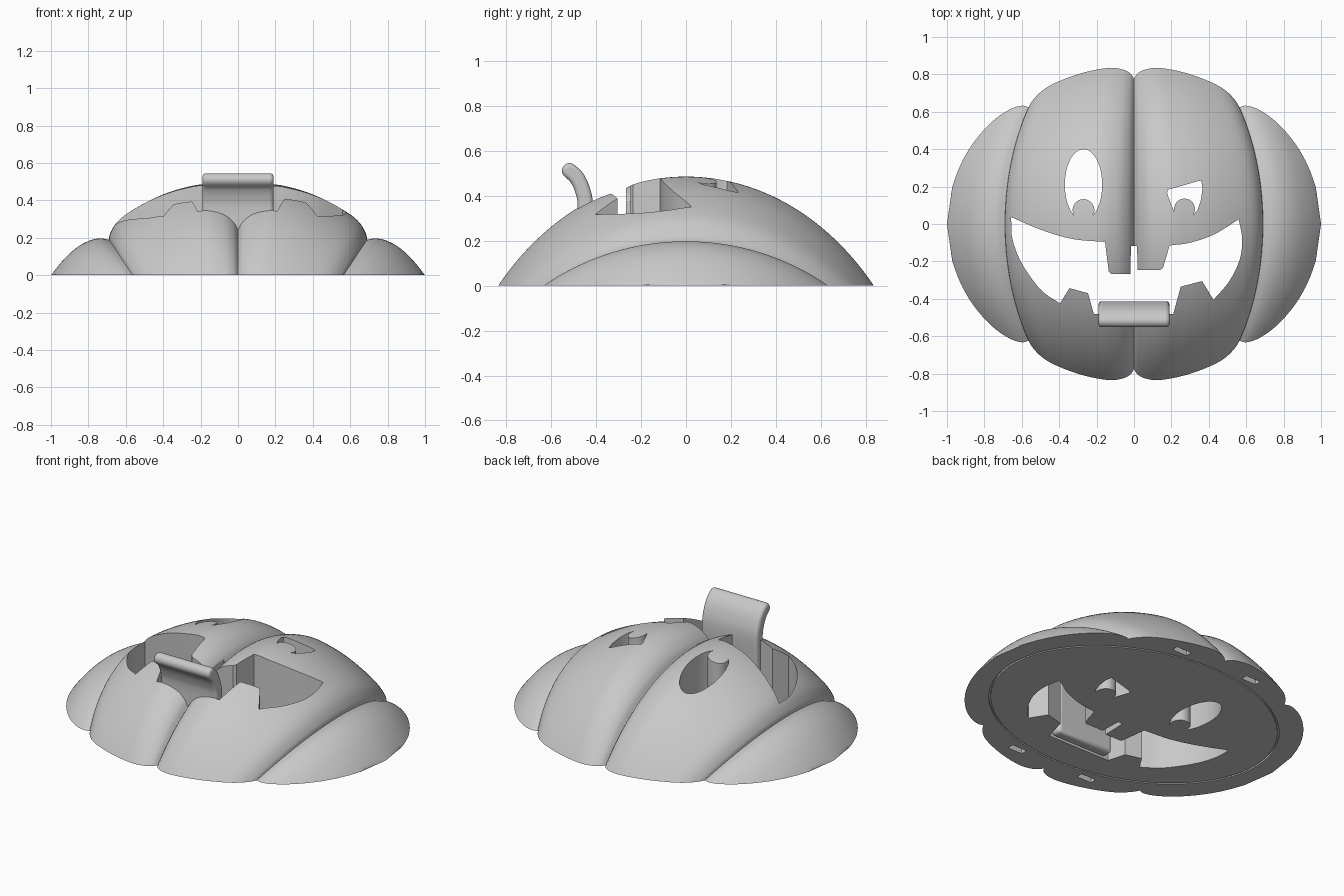
import bpy, bmesh, math
from mathutils import Vector

cube = bpy.data.objects.get("Cube")
if cube:
    bpy.data.objects.remove(cube, do_unlink=True)

grey = bpy.data.materials.new("plain grey")
grey.use_nodes = True
colour = (0.58, 0.58, 0.58, 1)
grey.diffuse_color = colour
grey.node_tree.nodes["Principled BSDF"].inputs["Base Color"].default_value = colour


def finish(name, bm):
    """Weld, turn all faces outward and make the object."""
    bmesh.ops.remove_doubles(bm, verts=bm.verts, dist=0.00002)
    bmesh.ops.recalc_face_normals(bm, faces=bm.faces)
    if bm.calc_volume(signed=True) < 0:
        bmesh.ops.reverse_faces(bm, faces=bm.faces)
    mesh = bpy.data.meshes.new(name)
    bm.to_mesh(mesh)
    bm.free()
    mesh.materials.append(grey)
    obj = bpy.data.objects.new(name, mesh)
    bpy.context.collection.objects.link(obj)
    return obj


def activate(obj):
    bpy.ops.object.select_all(action='DESELECT')
    obj.select_set(True)
    bpy.context.view_layer.objects.active = obj


def smooth(obj):
    activate(obj)
    bpy.ops.object.shade_smooth_by_angle(angle=math.radians(32))


def spline(points, steps=5):
    """Catmull-Rom curve through the points."""
    pts = [Vector(p) for p in points]
    pts = [2 * pts[0] - pts[1]] + pts + [2 * pts[-1] - pts[-2]]
    out = []
    for a, b, c, d in zip(pts, pts[1:], pts[2:], pts[3:]):
        for i in range(steps):
            t = i / steps
            out.append(b + (c - a) * t / 2
                       + (2 * a - 5 * b + 4 * c - d) * t * t / 2
                       + (3 * b - a - 3 * c + d) * t ** 3 / 2)
    return out + [pts[-2]]


def arc(cx, cy, rx, ry, start, end, count):
    angles = [math.radians(start + (end - start) * i / count) for i in range(count + 1)]
    return [(cx + rx * math.cos(a), cy + ry * math.sin(a)) for a in angles]


def extrude(name, first, last):
    """Solid between two matching outlines."""
    bm = bmesh.new()
    ends = [[bm.verts.new(p) for p in outline] for outline in (first, last)]
    for i in range(len(first)):
        bm.faces.new((ends[0][i - 1], ends[0][i], ends[1][i], ends[1][i - 1]))
    bm.faces.new(ends[0][::-1])
    bm.faces.new(ends[1])
    return finish(name, bm)


def prism(name, outline, low=-.1, high=1):
    return extrude(name, [(x, y, low) for x, y in outline], [(x, y, high) for x, y in outline])


def cut(target, cutter):
    """Subtract the cutter, using the first solver that keeps most of the target."""
    cutter.hide_render = True
    activate(target)
    mod = target.modifiers.new("cut", 'BOOLEAN')
    mod.operation = 'DIFFERENCE'
    mod.object = cutter
    before = len(target.data.polygons)
    for solver in ('EXACT', 'MANIFOLD'):
        mod.solver = solver
        bpy.context.view_layer.update()
        result = target.evaluated_get(bpy.context.evaluated_depsgraph_get())
        if len(result.data.polygons) > before * .6:
            bpy.ops.object.modifier_apply(modifier=mod.name)
            break
    else:
        target.modifiers.remove(mod)
    bpy.data.objects.remove(cutter, do_unlink=True)


# Ribbed half shell: the middle section shrinks toward a buried axis along y
DEPTH, REACH = 0.85, 1.083
centre_lobe = spline([(0, .37), (.03, .42), (.09, .463), (.19, .485), (.3, .465), (.4, .432),
                      (.5, .385), (.6, .325), (.655, .275), (.685, .22), (.69, .19)])
side_lobe = spline([(.69, .19), (.74, .197), (.8, .183), (.87, .142), (.94, .075), (1, 0)])
half = centre_lobe + side_lobe[1:]
section = [Vector((-p.x, p.y)) for p in reversed(half[1:])] + half
ROWS = 48
bm = bmesh.new()
columns = []
for p in section:
    limit = math.acos(min(1, DEPTH / (p.y + DEPTH)))
    column = []
    for j in range(ROWS + 1):
        a = limit * (2 * j / ROWS - 1)
        s = math.cos(a)
        z = 0 if j in (0, ROWS) else s * (p.y + DEPTH) - DEPTH
        column.append(bm.verts.new((p.x * s, REACH * math.sin(a), z)))
    columns.append(column)
for left, right in zip(columns, columns[1:]):
    for j in range(ROWS):
        bm.faces.new((left[j], right[j], right[j + 1], left[j + 1]))
    bm.faces.new((left[0], left[-1], right[-1], right[0]))
body = finish("pumpkin_body", bm)

# Oval eye and winking eye, each with a round pupil left standing
oval_eye = arc(-.27, .21, .1, .19, -60, 240, 40) + arc(-.27, .075, .058, .058, 211, -31, 20)[1:-1]
cut(body, prism("oval_eye_cutter", oval_eye))
wink = arc(.27, .08, .056, .056, 218, -38, 20) + [(.34, .075), (.358, .13), (.366, .19),
                                                 (.36, .232), (.345, .23), (.18, .183), (.177, .165), (.2, .1)]
cut(body, prism("winking_eye_cutter", wink))

# Grinning mouth with two upper and two lower teeth
upper_lip = spline([(-.657, .037), (-.5, -.03), (-.33, -.08), (-.155, -.096)])
upper_teeth = [(-.135, -.255), (-.122, -.268), (-.02, -.268), (-.016, -.118),
               (.016, -.118), (.02, -.247), (.14, -.247), (.155, -.235), (.19, -.115)]
upper_lip_end = spline([(.19, -.115), (.3, -.1), (.43, -.055), (.56, .025)])[1:]
left_cheek = spline([(.56, .025), (.578, -.08), (.565, -.19), (.51, -.305), (.425, -.405)])[1:]
lower_teeth = [(.364, -.305), (.25, -.335), (.21, -.48), (-.215, -.48),
               (-.246, -.37), (-.345, -.343), (-.396, -.425)]
right_cheek = spline([(-.396, -.425), (-.5, -.35), (-.6, -.21), (-.65, -.08), (-.657, .037)])[1:-1]
mouth = upper_lip + upper_teeth + upper_lip_end + left_cheek + lower_teeth + right_cheek
cut(body, prism("mouth_cutter", [tuple(p) for p in mouth]))

# Thin oval groove in the underside
bm = bmesh.new()
rings = []
for grow, z in ((-.005, -.02), (.005, -.02), (.005, .012), (-.005, .012)):
    rings.append([bm.verts.new((x, y, z))
                  for x, y in arc(0, 0, .88 + grow, .67 + grow, 0, 360, 96)[:-1]])
for ring, following in zip(rings, rings[1:] + rings[:1]):
    for i in range(len(ring)):
        bm.faces.new((ring[i - 1], ring[i], following[i], following[i - 1]))
cut(body, finish("groove_cutter", bm))

# Four small slots near the rim of the underside
for sx in (-1, 1):
    for sy in (-1, 1):
        slot = [(sx * .25 + dx * .05, sy * .71 + dy * .02)
                for dx, dy in ((-1, -1), (1, -1), (1, 1), (-1, 1))]
        cut(body, prism("slot_cutter", slot, high=.03))
smooth(body)

# Curled tongue: a thick bent strip with a rounded tip
path = spline([(-.452, .01), (-.45, .2), (-.448, .36), (-.462, .43), (-.486, .48), (-.518, .511)])
THICK, WIDE = .034, .19
front, back = [], []
for i, p in enumerate(path):
    d = (path[min(i + 1, len(path) - 1)] - path[max(i - 1, 0)]).normalized()
    n = Vector((-d.y, d.x)) * THICK
    front.append(p + n)
    back.append(p - n)
tip = [path[-1] + n * math.cos(a) + d * THICK * math.sin(a)
       for a in (math.pi * k / 10 for k in range(1, 10))]
outline = front + tip + back[::-1]
tongue = extrude("tongue", *[[(x, p.x, p.y) for p in outline] for x in (-WIDE, WIDE)])
bevel = tongue.modifiers.new("rounded ends", 'BEVEL')
bevel.width = .018
bevel.segments = 3
bevel.limit_method = 'ANGLE'
bevel.angle_limit = math.radians(60)
smooth(tongue)
